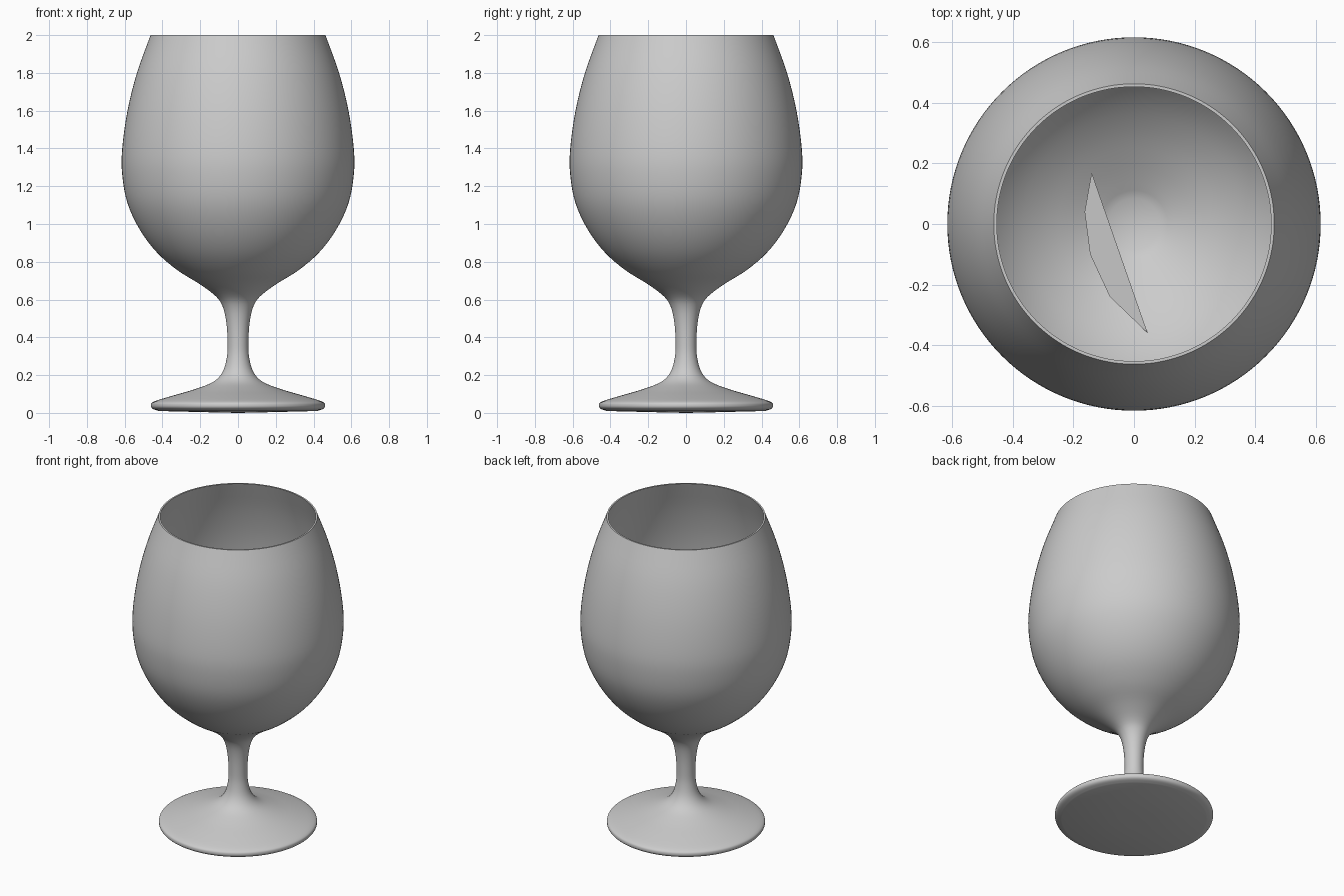
import bpy, bmesh, math
from mathutils import Vector

cube = bpy.data.objects.get("Cube")
if cube:
    bpy.data.objects.remove(cube, do_unlink=True)

# Single glass colour
glass = bpy.data.materials.new("pale grey glass")
glass.use_nodes = True
GREY = (0.6, 0.6, 0.6, 1)
glass.diffuse_color = GREY
glass.node_tree.nodes["Principled BSDF"].inputs["Base Color"].default_value = GREY


def smooth_path(points, steps=4):
    """Catmull-Rom curve through (radius, height) points."""
    p = [Vector(q) for q in points]
    p = [2 * p[0] - p[1]] + p + [2 * p[-1] - p[-2]]
    out = []
    for a, b, c, d in zip(p, p[1:], p[2:], p[3:]):
        for i in range(steps):
            t = i / steps
            out.append(0.5 * (2 * b + (c - a) * t + (2 * a - 5 * b + 4 * c - d) * t**2
                              + (3 * b - a - 3 * c + d) * t**3))
    return out + [p[-2]]


def finish(name, bm):
    mesh = bpy.data.meshes.new(name)
    bmesh.ops.recalc_face_normals(bm, faces=bm.faces)
    bm.to_mesh(mesh)
    bm.free()
    obj = bpy.data.objects.new(name, mesh)
    mesh.materials.append(glass)
    bpy.context.collection.objects.link(obj)
    bpy.ops.object.select_all(action="DESELECT")
    obj.select_set(True)
    bpy.context.view_layer.objects.active = obj
    bpy.ops.object.shade_smooth_by_angle(angle=math.radians(40))
    return obj


def lathe(name, profile, sides=128):
    bm = bmesh.new()
    verts = [bm.verts.new((r, 0, z)) for r, z in profile]
    edges = [bm.edges.new(pair) for pair in zip(verts, verts[1:])]
    bmesh.ops.spin(bm, geom=verts + edges, axis=(0, 0, 1), cent=(0, 0, 0),
                   angle=math.tau, steps=sides, use_duplicate=False)
    bmesh.ops.remove_doubles(bm, verts=bm.verts, dist=0.0005)
    return finish(name, bm)


# Goblet: foot, stem and outer bowl, then over the rim and down the inside
underside = [(0, 0), (0.1, 0.002), (0.42, 0.01)]
outer = smooth_path([(0.42, 0.01), (0.452, 0.022), (0.461, 0.04), (0.445, 0.06),
                     (0.35, 0.09), (0.23, 0.125), (0.13, 0.165), (0.08, 0.22),
                     (0.058, 0.3), (0.055, 0.38), (0.062, 0.48), (0.08, 0.56),
                     (0.115, 0.615), (0.2, 0.68), (0.32, 0.755), (0.43, 0.85),
                     (0.52, 0.97), (0.585, 1.11), (0.613, 1.26), (0.613, 1.4),
                     (0.585, 1.6), (0.535, 1.8), (0.463, 2.0)])
inner = smooth_path([(0.453, 2.0), (0.523, 1.8), (0.573, 1.6), (0.6, 1.4),
                     (0.6, 1.26), (0.57, 1.11), (0.505, 0.98), (0.415, 0.865),
                     (0.31, 0.775), (0.19, 0.7), (0.085, 0.645)])
lathe("goblet", underside + outer[1:] + inner + [Vector((0, 0.64))])

# Thin flake lying across the bottom of the bowl
bm = bmesh.new()
outline = [(-0.14, 0.17, 0.74), (-0.163, 0.04, 0.715), (-0.145, -0.1, 0.73),
           (-0.08, -0.24, 0.775), (0.045, -0.36, 0.83)]
bm.faces.new([bm.verts.new(p) for p in outline])
finish("inner_flake", bm)
